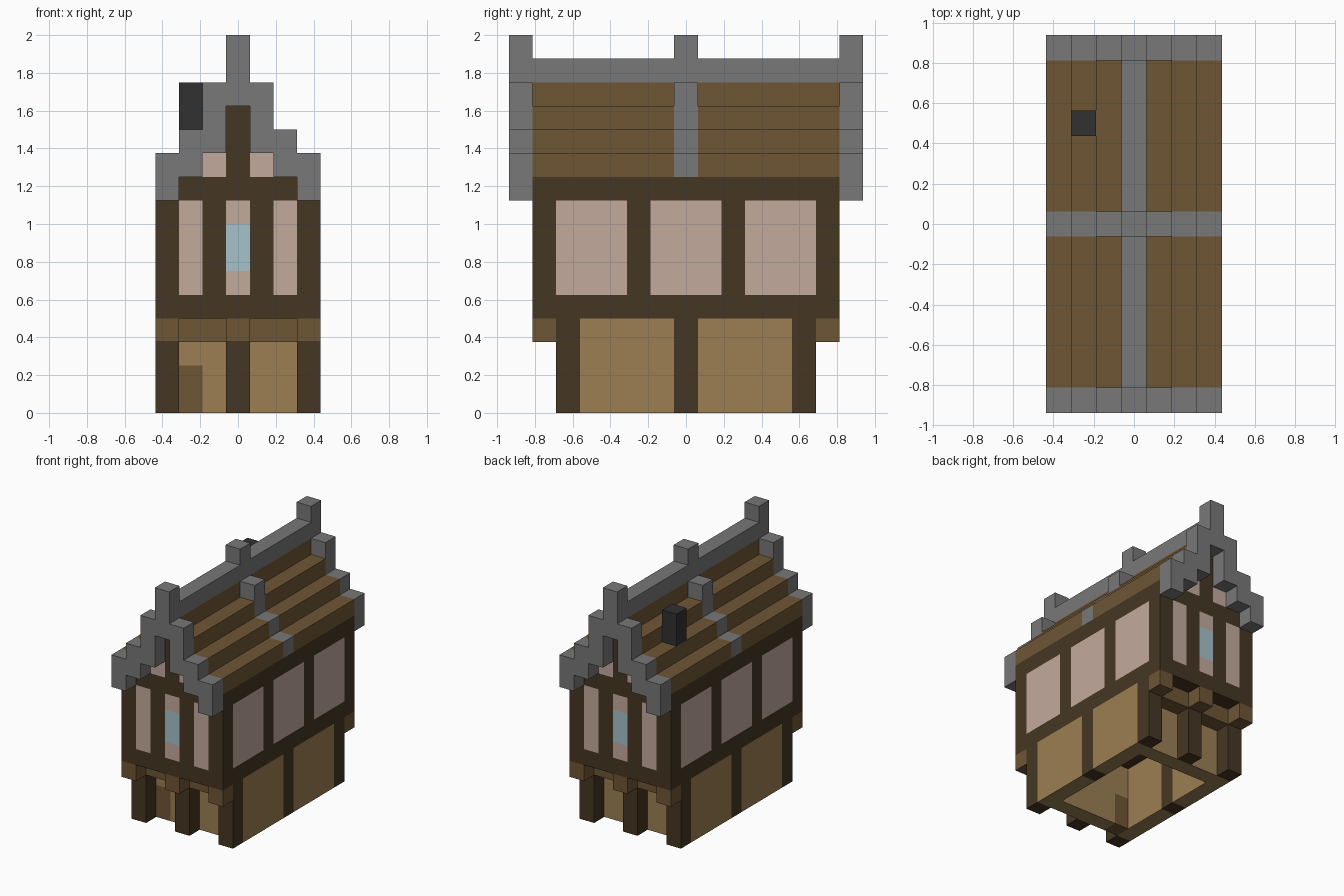
import bpy
import bmesh
from mathutils import Vector

U = 0.125  # edge of one building block

cube = bpy.data.objects.get("Cube")
if cube:
    bpy.data.objects.remove(cube, do_unlink=True)


def material(name, rgb):
    linear = [((c / 255 + 0.055) / 1.055) ** 2.4 for c in rgb] + [1.0]
    m = bpy.data.materials.new(name)
    m.use_nodes = True
    m.diffuse_color = linear
    bsdf = m.node_tree.nodes["Principled BSDF"]
    bsdf.inputs["Base Color"].default_value = linear
    bsdf.inputs["Roughness"].default_value = 0.9
    return m


TIMBER = material("dark timber", (69, 54, 35))
WOOD = material("brown wood", (111, 86, 53))
TAN = material("tan boards", (156, 127, 83))
PLASTER = material("pink plaster", (196, 170, 157))
GLASS = material("pale blue glass", (166, 194, 203))
STONE = material("grey stone", (120, 120, 120))
SOOT = material("black iron", (49, 49, 49))


def part(name, mat, boxes):
    """One object from boxes given as inclusive block ranges (x, y, z)."""
    bm = bmesh.new()
    for ranges in boxes:
        spans = [r if isinstance(r, tuple) else (r, r) for r in ranges]
        lo = Vector([s[0] for s in spans]) - Vector((0.5, 0.5, 0))
        hi = Vector([s[1] for s in spans]) + Vector((0.5, 0.5, 1))
        verts = bmesh.ops.create_cube(bm, size=1)["verts"]
        for v in verts:
            v.co = Vector([(c + 0.5) * (b - a) + a
                           for c, a, b in zip(v.co, lo, hi)]) * U
    mesh = bpy.data.meshes.new(name)
    bm.to_mesh(mesh)
    bm.free()
    mesh.materials.append(mat)
    obj = bpy.data.objects.new(name, mesh)
    bpy.context.collection.objects.link(obj)
    return obj


def span(s, a, b):
    """Block range mirrored to side s."""
    return (min(s * a, s * b), max(s * a, s * b))


SIDES = (-1, 1)

# Ground floor frame and long walls
part("ground_posts", TIMBER,
     [(x, y, (0, 3)) for x in (-3, 0, 3) for y in (-5, 5)]
     + [(x, 0, (0, 3)) for x in (-3, 3)])
part("ground_side_walls", TAN,
     [(3 * s, span(t, 1, 4), (0, 3)) for s in SIDES for t in SIDES])

# Recessed end walls and the door
part("ground_back_wall", TAN, [((-2, 2), 4, (0, 3))])
part("ground_front_wall", TAN,
     [((-1, 2), -4, (0, 3)), (-2, -4, (2, 3))])
part("front_door", WOOD, [(-2, -4, (0, 1))])

# Brackets and beams carrying the overhang
part("overhang_brackets", WOOD,
     [(x, 6 * t, 3) for x in (-3, 0, 3) for t in SIDES])
part("overhang_beams", WOOD,
     [(span(s, 1, 2), 5 * t, 3) for s in SIDES for t in SIDES])

# Upper floor frame
part("upper_floor", TIMBER, [((-3, 3), (-6, 6), 4)])
part("upper_side_posts", TIMBER,
     [(3 * s, y, (5, 8)) for s in SIDES for y in (-6, -2, 2, 6)])
part("upper_end_posts", TIMBER,
     [(s, 6 * t, (5, 8)) for s in SIDES for t in SIDES])
part("upper_side_beams", TIMBER, [(3 * s, (-5, 5), 9) for s in SIDES])
part("upper_end_beams", TIMBER, [((-3, 3), 6 * t, 9) for t in SIDES])

# Upper floor plaster and windows
part("side_plaster", PLASTER,
     [(3 * s, (y - 1, y + 1), (5, 8)) for s in SIDES for y in (-4, 0, 4)])
part("end_plaster", PLASTER,
     [(2 * s, 6 * t, (5, 8)) for s in SIDES for t in SIDES]
     + [(0, 6 * t, z) for t in SIDES for z in (5, 8)])
part("end_windows", GLASS, [(0, 6 * t, (6, 7)) for t in SIDES])

# Gables
part("gable_king_posts", TIMBER, [(0, 6 * t, (10, 12)) for t in SIDES])
part("gable_plaster", PLASTER,
     [(s, 6 * t, (10, 11)) for s in SIDES for t in SIDES])
part("gable_corners", TIMBER,
     [(2 * s, 6 * t, 10) for s in SIDES for t in SIDES])

# Stepped roof, leaving a gap for the middle rib
part("roof_steps", WOOD,
     [(s * x, span(t, 1, 6), 13 - x)
      for x in (1, 2, 3) for s in SIDES for t in SIDES])
part("ridge_board", WOOD, [(0, (-6, 6), 13)])
part("ridge_cap", STONE, [(0, (-6, 6), 14)])
part("ridge_finial", STONE, [(0, 0, 15)])
part("middle_rib", STONE,
     [(s * x, 0, z) for s in SIDES
      for x, z in ((3, 10), (2, 11), (1, (12, 13)))])

# Stepped stone trim over both ends
part("gable_trim", STONE,
     [(s * x, 7 * t, z) for s in SIDES for t in SIDES
      for x, z in ((3, (9, 10)), (2, (10, 11)), (1, (11, 13)))]
     + [(0, 7 * t, (13, 15)) for t in SIDES])

# Chimney
part("chimney", SOOT, [(-2, 4, (12, 13))])
